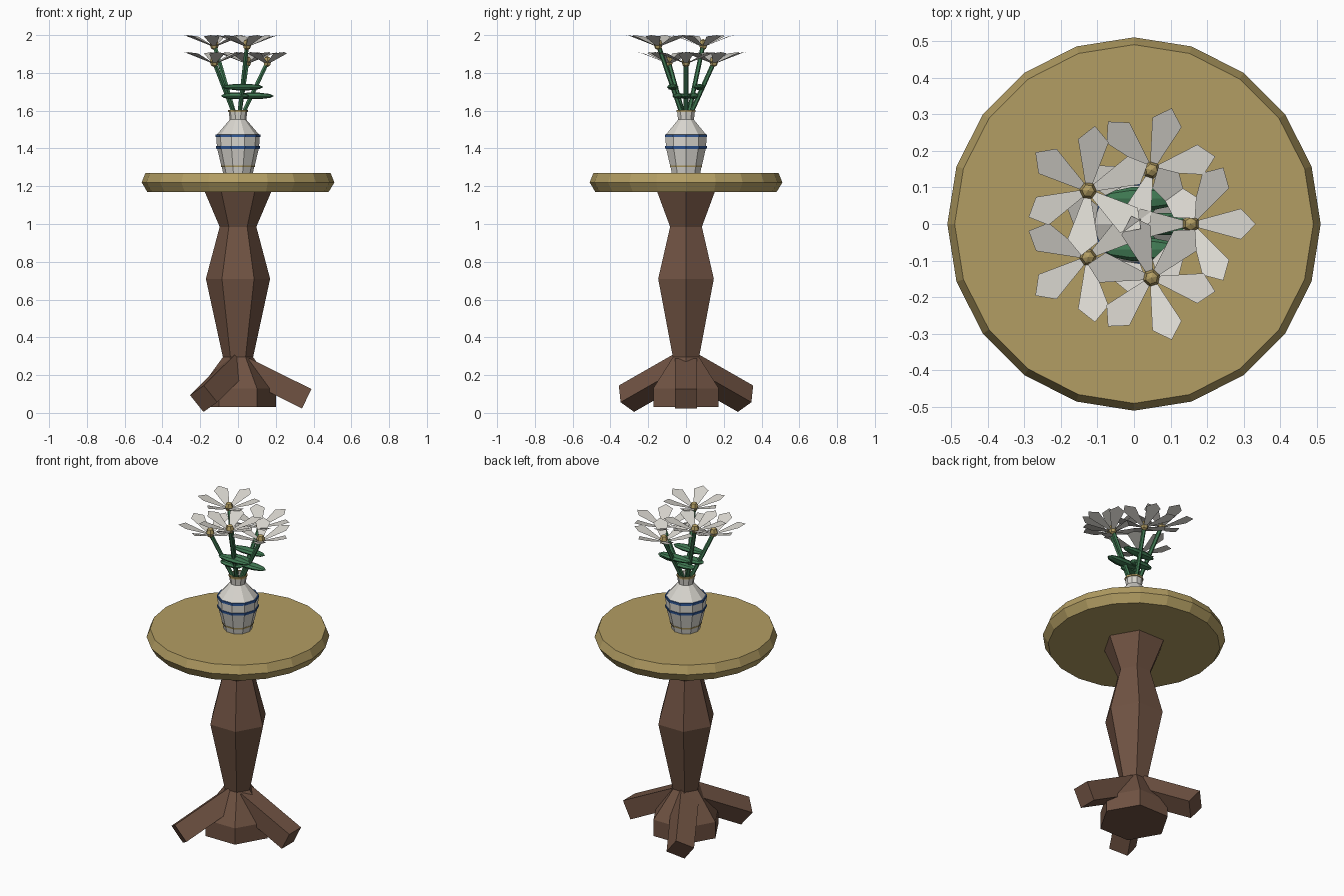
import bpy, bmesh, math
from mathutils import Vector, Matrix

if "Cube" in bpy.data.objects:
    bpy.data.objects.remove(bpy.data.objects["Cube"])


def material(name, rgb):
    m = bpy.data.materials.new(name)
    m.diffuse_color = (*rgb, 1)
    m.use_nodes = True
    m.node_tree.nodes["Principled BSDF"].inputs["Base Color"].default_value = m.diffuse_color
    return m


WOOD = material("dark brown wood", (0.16, 0.085, 0.055))
GOLD = material("muted gold", (0.45, 0.34, 0.125))
WHITE = material("warm white", (0.70, 0.68, 0.63))
BLUE = material("blue glaze", (0.03, 0.10, 0.32))
GREEN = material("leaf green", (0.05, 0.19, 0.085))


def finish(bm, name, mats, fix_normals=True):
    if fix_normals:
        bmesh.ops.recalc_face_normals(bm, faces=bm.faces[:])
    me = bpy.data.meshes.new(name)
    bm.to_mesh(me)
    bm.free()
    for m in mats:
        me.materials.append(m)
    ob = bpy.data.objects.new(name, me)
    bpy.context.collection.objects.link(ob)
    return ob


def lathe(name, profile, sides, mats, bands=None):
    """Spin (radius, z) points into a faceted solid; bands maps segment -> material."""
    bm = bmesh.new()
    rings = [[bm.verts.new((r * math.cos(math.tau * k / sides),
                            r * math.sin(math.tau * k / sides), z))
              for k in range(sides)] for r, z in profile]
    for s, (a, b) in enumerate(zip(rings, rings[1:])):
        for k in range(sides):
            j = (k + 1) % sides
            f = bm.faces.new((a[k], a[j], b[j], b[k]))
            f.material_index = (bands or {}).get(s, 0)
    bm.faces.new(rings[0])
    bm.faces.new(rings[-1])
    return finish(bm, name, mats)


def along(a, b):
    """Matrix that lays the z axis from a to b, centred between them."""
    q = Vector((0, 0, 1)).rotation_difference(b - a)
    return Matrix.Translation((a + b) / 2) @ q.to_matrix().to_4x4()


def polar(r, ang, z):
    return Vector((r * math.cos(ang), r * math.sin(ang), z))


def ellipsoid(name, centre, size, segs, rings, mat, turn=Matrix()):
    bm = bmesh.new()
    bmesh.ops.create_uvsphere(bm, u_segments=segs, v_segments=rings, radius=1)
    bm.transform(Matrix.Translation(centre) @ Matrix.Diagonal((*size, 1)) @ turn)
    return finish(bm, name, [mat])


# Table top and pedestal
lathe("table_top", [(0.48, 1.17), (0.51, 1.22), (0.49, 1.27)], 20, [GOLD])
lathe("pedestal", [(0.20, 0.03), (0.20, 0.13), (0.08, 0.295), (0.17, 0.71),
                   (0.097, 0.985), (0.178, 1.175)], 6, [WOOD])

# Three square splayed legs
for i in range(3):
    ang = math.tau * i / 3
    a, b = polar(0.035, ang, 0.238), polar(0.364, ang, 0.075)
    bm = bmesh.new()
    bmesh.ops.create_cube(bm, size=1)
    bm.transform(along(a, b) @ Matrix.Diagonal((0.114, 0.114, (b - a).length, 1)))
    finish(bm, f"leg_{i + 1}", [WOOD])

# Vase with gold foot and rim lines and two blue bands
lathe("vase", [(0.078, 1.265), (0.086, 1.302), (0.089, 1.302), (0.091, 1.311), (0.089, 1.311),
               (0.110, 1.398), (0.115, 1.398), (0.117, 1.412), (0.112, 1.412),
               (0.114, 1.460), (0.118, 1.460), (0.118, 1.474), (0.111, 1.474),
               (0.044, 1.552), (0.049, 1.592), (0.053, 1.592), (0.053, 1.603),
               (0.042, 1.603), (0.036, 1.56)],
      10, [WHITE, BLUE, GOLD],
      {1: 2, 2: 2, 3: 2, 5: 1, 6: 1, 7: 1, 9: 1, 10: 1, 11: 1, 14: 2, 15: 2, 16: 2})

# Five flowers: stem, seed head and six petals each
for i in range(5):
    ang = math.tau * i / 5
    z = 1.95 if i in (2, 4) else 1.86
    head = polar(0.155, ang, z)

    a, b = polar(0.015, ang, 1.56), polar(0.148, ang, z - 0.02)
    bm = bmesh.new()
    bmesh.ops.create_cone(bm, cap_ends=True, segments=6, radius1=0.012,
                          radius2=0.012, depth=(b - a).length)
    bm.transform(along(a, b))
    finish(bm, f"stem_{i + 1}", [GREEN])

    ellipsoid(f"flower_centre_{i + 1}", head, (0.024, 0.024, 0.03), 6, 4, GOLD,
              Matrix.Rotation(ang, 4, "Z"))

    bm = bmesh.new()
    outline = [(0.012, -0.008, -0.008), (0.137, -0.042, 0.043), (0.178, 0, 0.05),
               (0.137, 0.042, 0.043), (0.012, 0.008, -0.008)]
    for k in range(6):
        place = Matrix.Translation(head) @ Matrix.Rotation(ang + math.tau * k / 6, 4, "Z")
        bm.faces.new([bm.verts.new(place @ Vector(p)) for p in outline])
    finish(bm, f"petals_{i + 1}", [WHITE], False)

# Flat leaves, mirrored front to back
LIE = Matrix.Rotation(math.pi / 2, 4, "Y")
leaves = [("leaf_right", 0.08, 0, 1.678, 0.11)]
for side, word in ((-1, "front"), (1, "back")):
    leaves += [(f"upper_leaf_{word}", 0.025, 0.07 * side, 1.725, 0.11),
               (f"lower_leaf_{word}", -0.015, 0.042 * side, 1.678, 0.075)]
for name, x, y, z, half in leaves:
    ellipsoid(name, Vector((x, y, z)), (half, 0.032, 0.018), 8, 5, GREEN, LIE)
